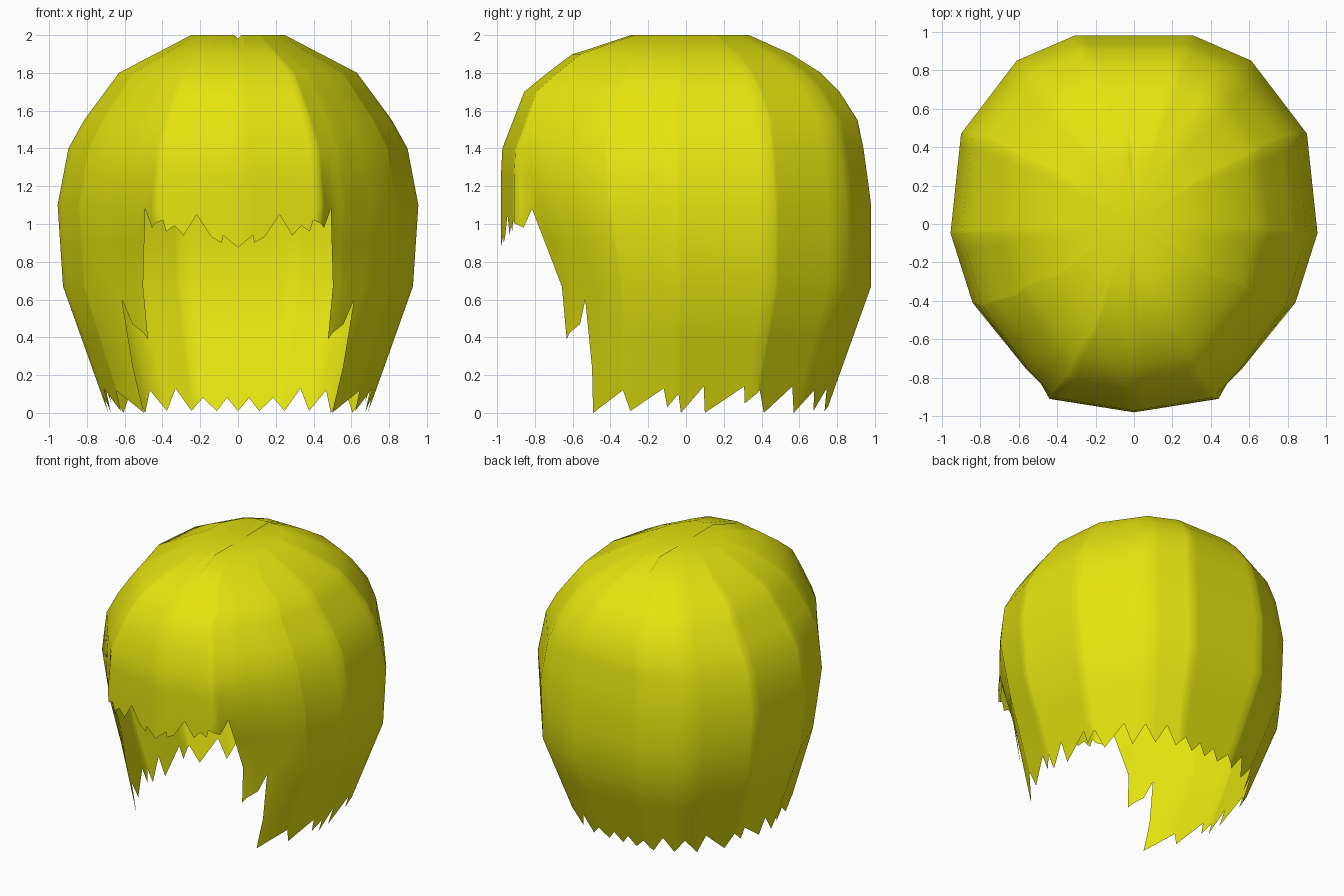
import bpy, bmesh

if "Cube" in bpy.data.objects:
    bpy.data.objects.remove(bpy.data.objects["Cube"])

# Half plan outline, front centre to back centre
PLAN = [(0, -.98), (.44, -.91), (.57, -.78), (.84, -.43), (.955, -.05),
        (.90, .47), (.61, .85), (.31, .98), (0, .98)]
# Scale of the plan by height: sideways, front, front beside the face, back
WIDTH = [(0, .72), (.67, .97), (1.1, 1), (1.45, .93), (1.8, .66), (2, .26)]
FRONT = [(0, 1), (1.38, 1), (1.71, .87), (1.91, .6), (2, .3)]
TEMPLE = [(0, .79), (.67, .79), (1.08, .95), (1.38, 1), (1.71, .87), (1.91, .6), (2, .3)]
BACK = [(0, .755), (.67, 1), (1.11, 1), (1.53, .94), (1.76, .79), (1.89, .59), (2, .34)]
# Hem height along the outline: fringe, face opening, jagged sides and back
HEM = [(0, .875), (.18, .94), (.2, .9), (.32, .93), (.5, 1.05), (.66, .94),
       (.77, .99), (.875, .96), (.91, 1.02), (1.15, .98), (1.4, 1.08),
       (1.6, .67), (1.85, .39), (2.2, .47), (2.3, .6), (2.43, .24), (2.45, 0),
       (3.02, .12), (3.15, .01), (3.74, .13), (3.8, .03), (4.0, .1), (4.03, 0),
       (4.32, .14), (4.35, 0), (4.83, .14), (4.87, .05), (5.05, .12), (5.2, 0),
       (5.6, .14), (5.75, 0), (6.0, .12), (6.3, .01), (6.6, .13), (6.9, .01),
       (7.2, .08), (7.5, .01), (7.75, .08), (8, .01)]
LEVELS = [2, 1.9, 1.8, 1.7, 1.55, 1.4, 1.25, 1.1, .9, .67, .4, .2, -1]


def lerp(table, v):
    for (a, p), (b, q) in zip(table, table[1:]):
        if v <= b:
            return p + (q - p) * max(0, v - a) / (b - a)
    return table[-1][1]


def point(u, z):
    i = min(int(u), 7)
    t = u - i
    x, y = (PLAN[i][k] * (1 - t) + PLAN[i + 1][k] * t for k in (0, 1))
    if y > 0:
        s = lerp(BACK, z)
    else:
        w = min(1, max(0, (u - 1) / .4))
        s = lerp(FRONT, z) * (1 - w) + lerp(TEMPLE, z) * w
    dip = .02 if z >= 2 and (u == 0 or u == 8) else 0   # shallow parting
    return (x * lerp(WIDTH, z), y * s, z - dip)


# Half of the hair shell, with rows clamped to the jagged hem
bm = bmesh.new()
cols = sorted({u for u, _ in HEM} | {float(k) for k in range(9)})
grid = [[bm.verts.new(point(u, max(z, lerp(HEM, u)))) for z in LEVELS] for u in cols]
crown = bm.verts.new((0, 0, 1.98))
for a, b in zip(grid, grid[1:]):
    bm.faces.new((crown, a[0], b[0]))
    for j in range(len(LEVELS) - 1):
        bm.faces.new((a[j], a[j + 1], b[j + 1], b[j]))
bmesh.ops.remove_doubles(bm, verts=bm.verts, dist=.0005)
bmesh.ops.triangulate(bm, faces=[f for f in bm.faces if len(f.verts) > 3])
for f in bm.faces:
    f.smooth = True
mesh = bpy.data.meshes.new("hair")
bm.to_mesh(mesh)
bm.free()

hair = bpy.data.objects.new("hair", mesh)
bpy.context.collection.objects.link(hair)
yellow = bpy.data.materials.new("yellow")
yellow.diffuse_color = (.78, .78, .005, 1)
yellow.use_nodes = True
yellow.node_tree.nodes["Principled BSDF"].inputs["Base Color"].default_value = yellow.diffuse_color
mesh.materials.append(yellow)

# Mirror to the other side
mirror = hair.modifiers.new("mirror", 'MIRROR')
mirror.use_clip = True
mirror.merge_threshold = .001
